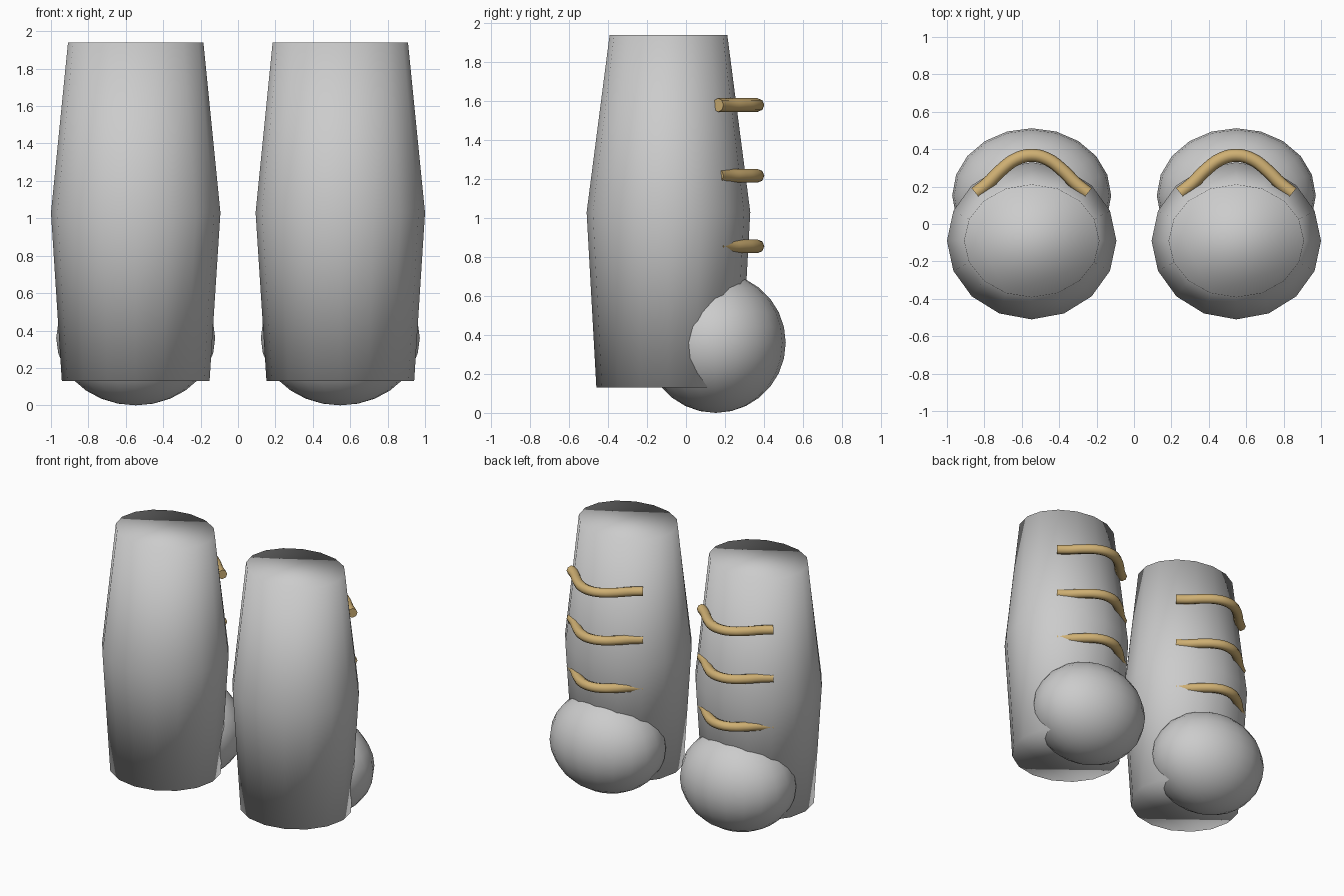
import bpy, bmesh, math

if "Cube" in bpy.data.objects:
    bpy.data.objects.remove(bpy.data.objects["Cube"])

tan = bpy.data.materials.new("tan_strap")
tan.diffuse_color = (0.62, 0.43, 0.17, 1)
tan.use_nodes = True
tan.node_tree.nodes["Principled BSDF"].inputs["Base Color"].default_value = tan.diffuse_color

SIDES = 16


def finish(name, bm):
    bmesh.ops.recalc_face_normals(bm, faces=bm.faces)
    for f in bm.faces:
        f.smooth = True
    mesh = bpy.data.meshes.new(name)
    bm.to_mesh(mesh)
    bm.free()
    obj = bpy.data.objects.new(name, mesh)
    bpy.context.collection.objects.link(obj)
    return obj


def shaft(name, x):
    # capped oval sleeve bulging in the middle: z, x radius, y radius
    bm = bmesh.new()
    rings = []
    for z, rx, ry in [(0.13, 0.395, 0.37), (1.03, 0.453, 0.42), (1.94, 0.362, 0.302)]:
        angles = [2 * math.pi * i / SIDES for i in range(SIDES)]
        rings.append([bm.verts.new((x + rx * math.cos(a), -0.09 + ry * math.sin(a), z))
                      for a in angles])
    for low, high in zip(rings, rings[1:]):
        for i in range(SIDES):
            j = (i + 1) % SIDES
            bm.faces.new((low[i], low[j], high[j], high[i]))
    bm.faces.new(rings[0][::-1])
    bm.faces.new(rings[-1])
    finish(name, bm)


def heel(name, x):
    # rounded ball at the lower back
    bm = bmesh.new()
    bmesh.ops.create_uvsphere(bm, u_segments=20, v_segments=14, radius=1)
    bmesh.ops.scale(bm, vec=(0.425, 0.36, 0.36), verts=bm.verts)
    bmesh.ops.translate(bm, vec=(x, 0.152, 0.36), verts=bm.verts)
    finish(name, bm)


def strap(name, x, z):
    # bent tube across the back
    half = [(-0.30, 0.165), (-0.235, 0.217), (-0.165, 0.287), (-0.085, 0.346)]
    path = half + [(0, 0.367)] + [(-px, py) for px, py in reversed(half)]
    curve = bpy.data.curves.new(name, 'CURVE')
    curve.dimensions = '3D'
    curve.bevel_depth = 0.035
    curve.bevel_resolution = 2
    curve.resolution_u = 4
    curve.use_fill_caps = True
    spline = curve.splines.new('BEZIER')
    spline.bezier_points.add(len(path) - 1)
    for p, (px, py) in zip(spline.bezier_points, path):
        p.co = (x + px, py, z)
        p.handle_left_type = p.handle_right_type = 'AUTO'
    curve.materials.append(tan)
    obj = bpy.data.objects.new(name, curve)
    bpy.context.collection.objects.link(obj)
    bpy.ops.object.select_all(action='DESELECT')
    obj.select_set(True)
    bpy.context.view_layer.objects.active = obj
    bpy.ops.object.convert(target='MESH')
    bpy.ops.object.shade_smooth_by_angle(angle=math.radians(50))


# matching left and right pieces
for side, x in (("left", -0.547), ("right", 0.547)):
    shaft(side + "_shaft", x)
    heel(side + "_heel", x)
    for level, z in (("lower", 0.855), ("middle", 1.217), ("upper", 1.58)):
        strap(f"{side}_{level}_strap", x, z)
